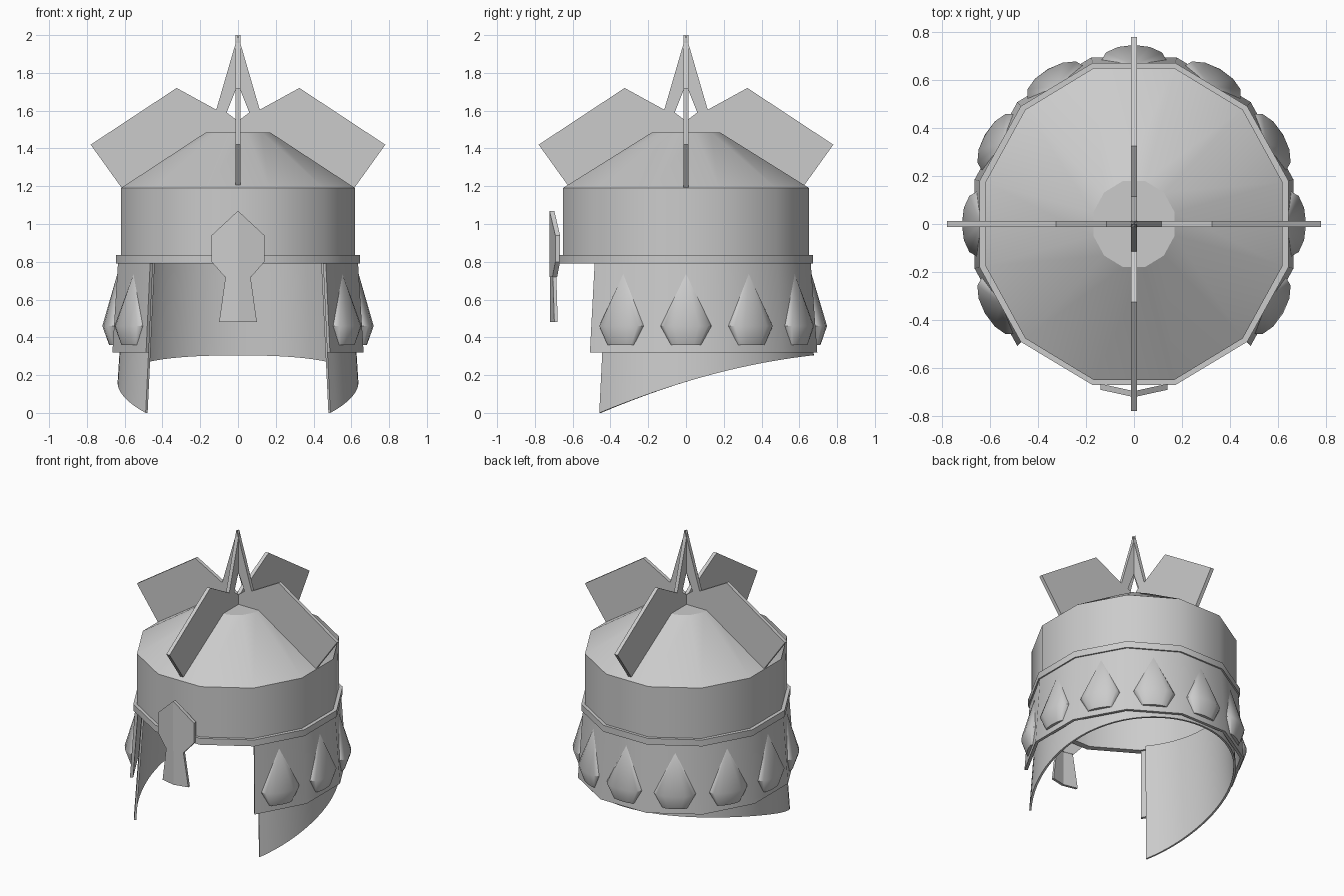
import bpy, bmesh
from math import sin, cos, pi, radians
from mathutils import Vector

if "Cube" in bpy.data.objects:
    bpy.data.objects.remove(bpy.data.objects["Cube"])

steel = bpy.data.materials.new("grey steel")
steel.use_nodes = True
steel.diffuse_color = (0.6, 0.6, 0.6, 1)
steel.node_tree.nodes["Principled BSDF"].inputs["Base Color"].default_value = (0.6, 0.6, 0.6, 1)

FLAT = cos(pi / 12)  # flat-to-corner ratio of a twelve-sided ring


def finish(name, bm, smooth=32.5):
    bmesh.ops.recalc_face_normals(bm, faces=bm.faces)
    mesh = bpy.data.meshes.new(name)
    bm.to_mesh(mesh)
    bm.free()
    mesh.materials.append(steel)
    obj = bpy.data.objects.new(name, mesh)
    bpy.context.collection.objects.link(obj)
    if smooth:
        bpy.ops.object.select_all(action='DESELECT')
        obj.select_set(True)
        bpy.context.view_layer.objects.active = obj
        bpy.ops.object.shade_smooth_by_angle(angle=radians(smooth))
    return obj


def sweep(name, sections, closed):
    """Join equal closed cross-sections into a ring, or an arc with end caps."""
    bm = bmesh.new()
    rows = [[bm.verts.new(p) for p in s] for s in sections]
    pairs = list(zip(rows, rows[1:]))
    if closed:
        pairs.append((rows[-1], rows[0]))
    else:
        bm.faces.new(rows[0])
        bm.faces.new(rows[-1])
    n = len(rows[0])
    for a, b in pairs:
        for i in range(n):
            j = (i + 1) % n
            bm.faces.new((a[i], a[j], b[j], b[i]))
    return finish(name, bm)


def faceted(name, profile, start=-45, sides=12):
    """Twelve-sided shell; profile holds half-width, half-depth and height."""
    closed = sides == 12
    angles = [radians(start + 30 * k) for k in range(sides + (not closed))]
    return sweep(name, [[(w / FLAT * cos(a), d / FLAT * sin(a), z) for w, d, z in profile]
                        for a in angles], closed)


def plate(name, outline, place, thick):
    """Flat outline extruded by a placing function of (u, v, offset)."""
    bm = bmesh.new()
    front, back = [[bm.verts.new(place(u, v, o)) for u, v in outline]
                   for o in (-thick / 2, thick / 2)]
    bm.faces.new(front)
    bm.faces.new(back[::-1])
    n = len(outline)
    for i in range(n):
        j = (i + 1) % n
        bm.faces.new((front[i], front[j], back[j], back[i]))
    return finish(name, bm, 0)


# Cap wall, sloping crown and its flat top
faceted("cap", [(.62, .652, .79), (.62, .652, 1.19), (.17, .18, 1.485),
                (.15, .16, 1.47), (.60, .632, 1.175), (.60, .632, .79)])
bm = bmesh.new()
ring = [(.17 / FLAT * cos(a), .18 / FLAT * sin(a)) for a in
        [radians(15 + 30 * k) for k in range(12)]]
rim = [[bm.verts.new((x, y, z)) for x, y in ring] for z in (1.465, 1.485)]
bm.faces.new(rim[0])
bm.faces.new(rim[1])
for i in range(12):
    j = (i + 1) % 12
    bm.faces.new((rim[0][i], rim[0][j], rim[1][j], rim[1][i]))
finish("crown_top", bm, 0)

# Raised band around the lower edge of the cap
faceted("band", [(.645, .672, .79), (.645, .672, .835), (.61, .64, .835), (.61, .64, .79)])

# Faceted skirt, open at the face
faceted("skirt", [(.635, .66, .80), (.665, .695, .32), (.645, .675, .32), (.615, .64, .80)],
        sides=9)


# Smooth neck and cheek guard with a rising lower edge
def guard_section(a):
    t = (sin(a) + .656) / 1.656
    low = .305 * (1.6 * t - .6 * t * t)
    points = []
    for z, inset in ((.80, 0), (low, 0), (low, .014), (.80, .014)):
        f = z / .79
        points.append(((.648 - .05 * f - inset) * cos(a), (.70 - .06 * f - inset) * sin(a), z))
    return points


sweep("neck_guard", [guard_section(radians(-41 + 262 * k / 60)) for k in range(61)], False)


# Teardrop studs, one on each skirt face
def teardrop(name, angle):
    a = radians(angle)
    points = [(0, .0, .735)]
    for z, half, depth in ((.46, .135, .062), (.36, .08, .02)):
        points += [(half * cos(pi * k / 6), depth * sin(pi * k / 6), z) for k in range(7)]
        points += [(half, -.015, z), (-half, -.015, z)]
    bm = bmesh.new()
    for u, out, z in points:
        f = (.80 - z) / .48
        x = (.635 + .03 * f + out) * cos(a) - u * sin(a)
        y = (.66 + .035 * f + out) * sin(a) + u * cos(a)
        bm.verts.new((x, y, z))
    bmesh.ops.convex_hull(bm, input=bm.verts)
    finish(name, bm, 38)


for k in range(9):
    teardrop(f"teardrop_stud_{k + 1}", -30 + 30 * k)

# Four crest blades meeting in a pierced spike
BLADE = [(0, 2), (0, 1.74), (.06, 1.59), (0, 1.545), (0, 1.475), (.17, 1.475),
         (.615, 1.19), (.78, 1.42), (.325, 1.72), (.115, 1.605)]
for k, side in enumerate(("left", "back", "right", "front")):
    c, s = cos(k * pi / 2), sin(k * pi / 2)
    plate(f"crest_blade_{side}", BLADE,
          lambda u, v, o: Vector((u * c - o * s, u * s + o * c, v)), .025)


# Brow badge and nose guard, folded slightly along the middle
def folded(u, v, o):
    return Vector((u, -.71 + .22 * abs(u) + o, v))


BADGE = [(0, 1.07), (.14, .94), (.14, .80), (.07, .72), (0, .72)]
NOSE = [(0, .73), (.065, .73), (.10, .48), (0, .48)]
for name, outline, thick in (("brow_badge", BADGE, .025), ("nose_guard", NOSE, .018)):
    for side, sign in (("left", 1), ("right", -1)):
        plate(f"{name}_{side}", [(sign * u, v) for u, v in outline], folded, thick)
